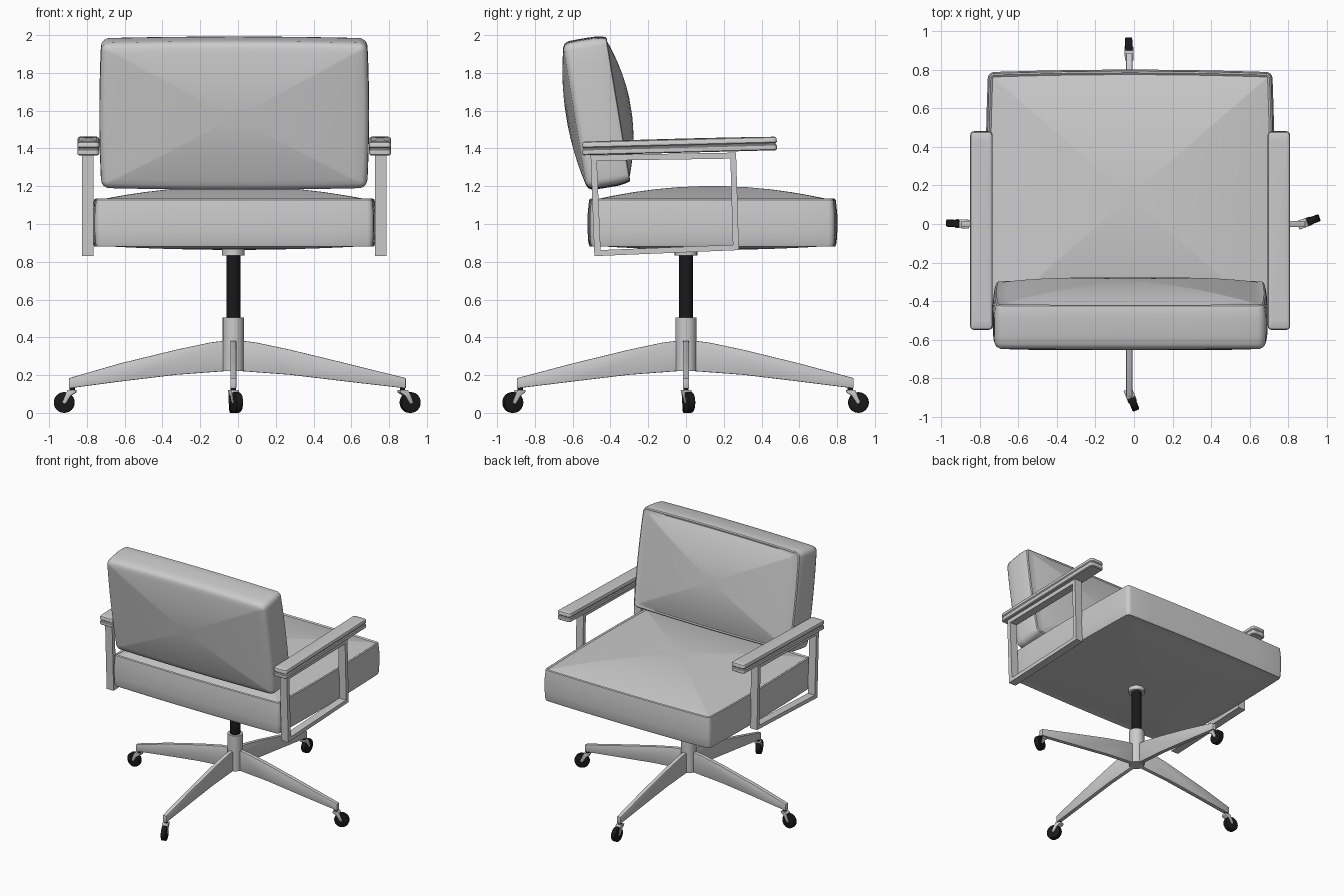
import bpy, bmesh
from math import radians, cos, sin, pi
from mathutils import Matrix, Vector

if "Cube" in bpy.data.objects:
    bpy.data.objects.remove(bpy.data.objects["Cube"])

CX = -0.02  # centre line of the chair

black = bpy.data.materials.new("black")
black.diffuse_color = (0.01, 0.01, 0.01, 1)
black.use_nodes = True
black.node_tree.nodes["Principled BSDF"].inputs["Base Color"].default_value = black.diffuse_color


def finish(name, bm, matrix=Matrix(), mat=None, angle=35):
    bmesh.ops.recalc_face_normals(bm, faces=bm.faces[:])
    bm.transform(matrix)
    me = bpy.data.meshes.new(name)
    bm.to_mesh(me)
    bm.free()
    me.shade_smooth()
    me.set_sharp_from_angle(angle=radians(angle))
    if mat:
        me.materials.append(mat)
    ob = bpy.data.objects.new(name, me)
    bpy.context.collection.objects.link(ob)
    return ob


def outline(hx, hy, r, belly, n=8, c=4):
    """Rounded rectangle whose sides swell outwards by belly."""
    pts = []
    for k, (sx, sy) in enumerate([(1, 1), (-1, 1), (-1, -1), (1, -1)]):
        for i in range(c + 1):
            a = (k + i / c) * pi / 2
            pts.append(Vector((sx * (hx - r) + r * cos(a), sy * (hy - r) + r * sin(a))))
        nx, ny = [(-1, 1), (-1, -1), (1, -1), (1, 1)][k]
        end = Vector((nx * (hx - r), ny * (hy - r))) + r * Vector((cos((k + 1) * pi / 2), sin((k + 1) * pi / 2)))
        start = pts[-1].copy()
        out = Vector((cos((k + 1) * pi / 2), sin((k + 1) * pi / 2)))
        for i in range(1, n):
            t = i / n
            pts.append(start.lerp(end, t) + out * belly * 4 * t * (1 - t))
    return pts


def cushion(name, hx, hy, r, belly, wall, low, high, matrix):
    """Wall of (inset, z) rings closed by domes of height low and high."""
    def ring(inset, z, s=1):
        return [(p.x * s, p.y * s, z) for p in outline(hx - inset, hy - inset, max(r - inset, 0.008), belly)]
    steps = [0.93, 0.82, 0.66, 0.48, 0.3, 0.12]
    i0, z0 = wall[0]
    i1, z1 = wall[-1]
    rings = [ring(i0, z0 - low * (1 - s * s), s) for s in reversed(steps)]
    rings += [ring(i, z) for i, z in wall]
    rings += [ring(i1, z1 + high * (1 - s * s), s) for s in steps]
    bm = bmesh.new()
    vs = [[bm.verts.new(p) for p in rg] for rg in rings]
    m = len(vs[0])
    for a, b in zip(vs, vs[1:]):
        for i in range(m):
            bm.faces.new((a[i], a[(i + 1) % m], b[(i + 1) % m], b[i]))
    bm.faces.new(vs[0])
    bm.faces.new(vs[-1])
    return finish(name, bm, matrix)


def cylinder(name, r, z0, z1, mat=None, seg=24):
    bm = bmesh.new()
    bmesh.ops.create_cone(bm, cap_ends=True, segments=seg, radius1=r, radius2=r, depth=z1 - z0)
    return finish(name, bm, Matrix.Translation((CX - 0.005, 0, (z0 + z1) / 2)), mat)


def plate(name, pts, width, matrix, bevel=0.0):
    """Outline in x,z extruded evenly to both sides along y."""
    bm = bmesh.new()
    f = bm.faces.new([bm.verts.new((x, -width / 2, z)) for x, z in pts])
    ex = bmesh.ops.extrude_face_region(bm, geom=[f])
    bmesh.ops.translate(bm, vec=(0, width, 0), verts=[v for v in ex["geom"] if isinstance(v, bmesh.types.BMVert)])
    if bevel:
        bmesh.ops.bevel(bm, geom=bm.edges[:], offset=bevel, segments=2, profile=0.5, affect='EDGES')
    return finish(name, bm, matrix)


# Seat cushion with a raised welt round the top
cushion("seat", 0.735, 0.645, 0.03, 0.012,
        [(0.02, 0.885), (0.006, 0.882), (0, 0.9), (-0.004, 0.96), (-0.004, 1.05), (0.002, 1.11),
         (0.004, 1.128), (0.012, 1.134), (0.022, 1.126)],
        0.022, 0.075, Matrix.Translation((CX, 0.14, 0)))

# Backrest cushion, leaning back
lean = Matrix.Translation((CX, -0.466, 1.59)) @ Matrix.Rotation(radians(9.4), 4, 'X')
stand = Matrix(((1, 0, 0, 0), (0, 0, 1, 0), (0, 1, 0, 0), (0, 0, 0, 1)))
cushion("backrest", 0.706, 0.392, 0.045, 0.008,
        [(0.03, -0.125), (0.012, -0.115), (0.002, -0.095), (0, -0.05), (0, 0.04), (0.006, 0.085),
         (0.012, 0.105), (0.02, 0.11), (0.03, 0.107)],
        0.045, 0.07, lean @ stand)

# Armrests: padded top and rectangular flat-bar loop
outer = [(-0.505, 1.365), (0.265, 1.378), (0.28, 0.862), (-0.485, 0.83)]
inner = [(-0.472, 1.335), (0.235, 1.346), (0.248, 0.89), (-0.452, 0.862)]
for side, s in (("left", -1), ("right", 1)):
    cushion(side + "_arm_pad", 0.058, 0.515, 0.02, 0.0,
            [(0.008, -0.036), (0.001, -0.031), (0, -0.022), (0.001, -0.008), (0.007, -0.003),
             (0.007, 0.002), (0, 0.008), (0, 0.024), (0.004, 0.032), (0.012, 0.036)],
            0.0, 0.003,
            Matrix.Translation((CX + s * 0.772, -0.034, 1.413)) @ Matrix.Rotation(radians(1.5), 4, 'X'))
    bm = bmesh.new()
    x0, x1 = CX + s * 0.744, CX + s * 0.806
    loops = [[bm.verts.new((x, y, z)) for y, z in pts]
             for x, pts in ((x0, outer), (x1, outer), (x1, inner), (x0, inner))]
    for a, b in zip(loops, loops[1:] + loops[:1]):
        for i in range(4):
            bm.faces.new((a[i], a[(i + 1) % 4], b[(i + 1) % 4], b[i]))
    finish(side + "_arm_frame", bm)

# Central column
cylinder("seat_collar", 0.06, 0.832, 0.868)
cylinder("gas_lift", 0.037, 0.45, 0.85, black)
cylinder("hub", 0.056, 0.222, 0.505)

# Four legs with swivelled casters: heading, reach, caster heading
for name, head, reach, turn in (("right", 0, 0.914, 20), ("back", 90, 0.888, 92),
                                ("left", 180, 0.87, 177), ("front", 270, 0.895, 292)):
    base = Matrix.Translation((CX - 0.005, 0, 0)) @ Matrix.Rotation(radians(head), 4, 'Z')
    plate(name + "_leg", [(0.03, 0.222), (0.3, 0.202), (0.6, 0.166), (reach, 0.13), (reach, 0.184),
                          (0.6, 0.262), (0.3, 0.335), (0.12, 0.373), (0.03, 0.384)], 0.032, base, 0.004)
    pivot = base @ Matrix.Translation((reach - 0.018, 0, 0))
    pivot = Matrix.Translation(pivot.translation) @ Matrix.Rotation(radians(turn), 4, 'Z')
    # stem
    bm = bmesh.new()
    bmesh.ops.create_cone(bm, cap_ends=True, segments=12, radius1=0.014, radius2=0.014, depth=0.05)
    finish(name + "_caster_stem", bm, pivot @ Matrix.Translation((0, 0, 0.128)), black)
    # fork
    plate(name + "_caster_fork", [(-0.022, 0.122), (0.024, 0.122), (0.034, 0.1), (0.052, 0.056),
                                  (0.044, 0.047), (0.034, 0.05), (0.008, 0.09), (-0.02, 0.108)],
          0.046, pivot, 0.003)
    # wheel
    bm = bmesh.new()
    bmesh.ops.create_cone(bm, cap_ends=True, segments=24, radius1=0.055, radius2=0.055, depth=0.038)
    rims = [e for e in bm.edges if abs(e.verts[0].co.z - e.verts[1].co.z) < 1e-4]
    bmesh.ops.bevel(bm, geom=rims, offset=0.006, segments=2, profile=0.5, affect='EDGES')
    finish(name + "_caster_wheel", bm,
           pivot @ Matrix.Translation((0.043, 0, 0.055)) @ Matrix.Rotation(pi / 2, 4, 'X'), black)
